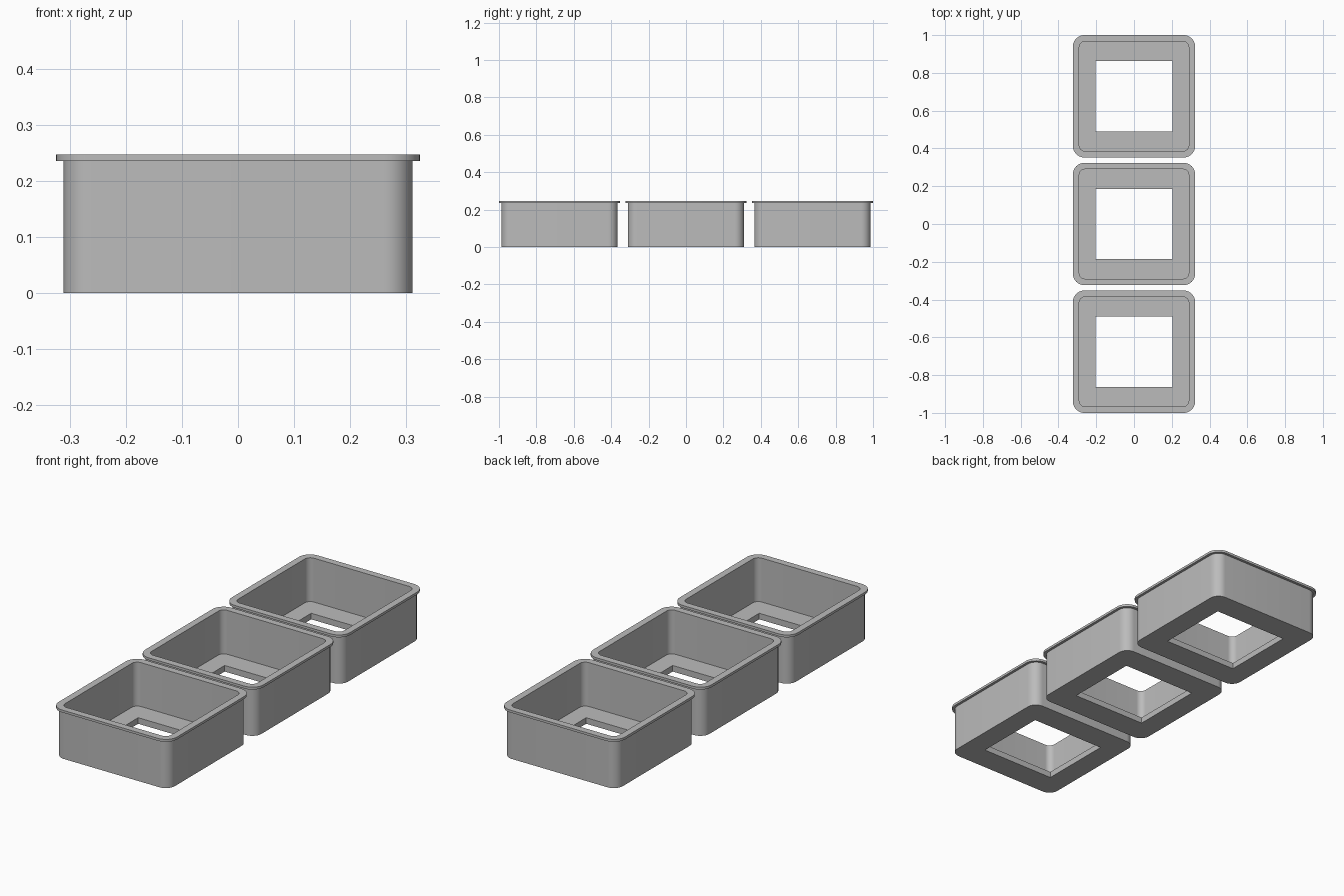
import bpy
import bmesh
from math import cos, sin, pi, radians

cube = bpy.data.objects.get("Cube")
if cube:
    bpy.data.objects.remove(cube, do_unlink=True)

# Single grey finish
grey = bpy.data.materials.new("plain_grey")
grey.use_nodes = True
colour = (0.5, 0.5, 0.5, 1)
grey.diffuse_color = colour
grey.node_tree.nodes["Principled BSDF"].inputs["Base Color"].default_value = colour

STEPS = 10      # segments per rounded corner
SPACING = 0.676

# Closed cross-section: half width x, half width y, corner radius, height
HOLE = (0.203, 0.186, 0)
BODY = (0.311, 0.311, 0.05)
RIM = (0.324, 0.324, 0.062)
INSIDE = (0.29, 0.29, 0.03)
SECTION = [
    (*HOLE, 0), (*BODY, 0), (*BODY, 0.235), (*RIM, 0.235),
    (*RIM, 0.247), (*INSIDE, 0.247), (*INSIDE, 0.03), (*HOLE, 0.03),
]


def rounded_loop(bm, hx, hy, r, z):
    """Rounded rectangle of vertices, counter-clockwise."""
    verts = []
    for q, (sx, sy) in enumerate([(1, 1), (-1, 1), (-1, -1), (1, -1)]):
        for i in range(STEPS + 1):
            a = (q + i / STEPS) * pi / 2
            verts.append(bm.verts.new((sx * (hx - r) + r * cos(a),
                                       sy * (hy - r) + r * sin(a), z)))
    return verts


def make_tray(name, y):
    bm = bmesh.new()
    loops = [rounded_loop(bm, *row) for row in SECTION]
    for k, low in enumerate(loops):
        high = loops[(k + 1) % len(loops)]
        for i in range(len(low)):
            j = (i + 1) % len(low)
            bm.faces.new((low[i], low[j], high[j], high[i]))
    # Merge the square corners of the opening
    bmesh.ops.remove_doubles(bm, verts=bm.verts, dist=0.0001)
    bmesh.ops.recalc_face_normals(bm, faces=bm.faces)
    mesh = bpy.data.meshes.new(name)
    bm.to_mesh(mesh)
    bm.free()
    mesh.materials.append(grey)
    tray = bpy.data.objects.new(name, mesh)
    tray.location.y = y
    bpy.context.collection.objects.link(tray)
    bpy.ops.object.select_all(action='DESELECT')
    tray.select_set(True)
    bpy.context.view_layer.objects.active = tray
    bpy.ops.object.shade_smooth_by_angle(angle=radians(30))


# Row of three rimmed trays with open bases
for label, step in (("front", -1), ("middle", 0), ("back", 1)):
    make_tray(label + "_tray", step * SPACING)
